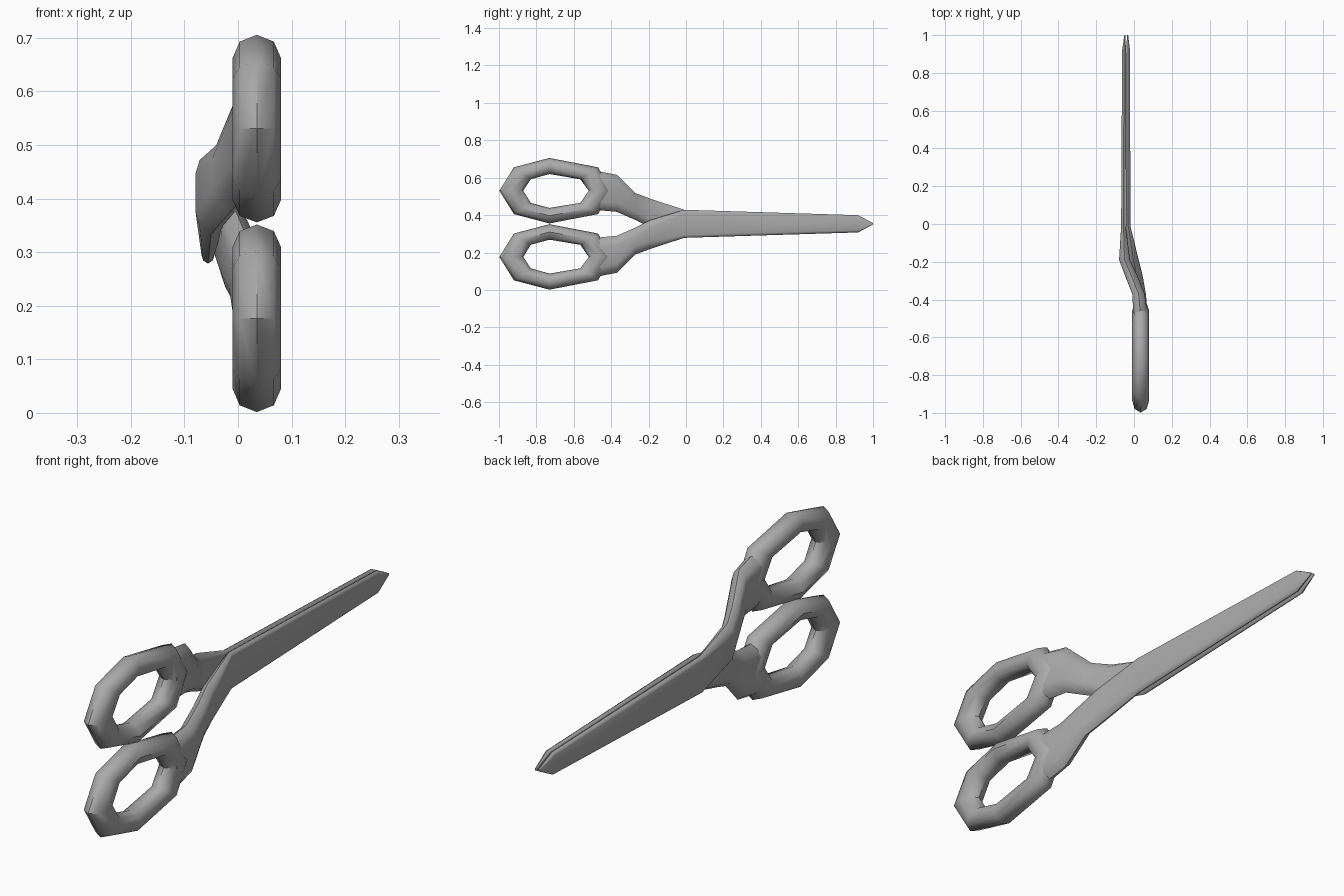
import bpy, bmesh, math

MID_Z = 0.3535      # height of the cutting line; the halves mirror about it
HANDLE_X = 0.035    # sideways centre of the finger loops

if "Cube" in bpy.data.objects:
    bpy.data.objects.remove(bpy.data.objects["Cube"], do_unlink=True)

grey = bpy.data.materials.new("steel grey")
grey.use_nodes = True
colour = (0.4, 0.4, 0.4, 1)
grey.diffuse_color = colour
bsdf = next(n for n in grey.node_tree.nodes if n.type == 'BSDF_PRINCIPLED')
bsdf.inputs["Base Color"].default_value = colour
bsdf.inputs["Roughness"].default_value = 0.6


def skin(name, sections, closed):
    """Bridge a row of equal cross-sections, either as a ring or capped."""
    bm = bmesh.new()
    rings = [[bm.verts.new(p) for p in s] for s in sections]
    count, n = len(rings), len(rings[0])
    for i in range(count if closed else count - 1):
        a, b = rings[i], rings[(i + 1) % count]
        for j in range(n):
            k = (j + 1) % n
            bm.faces.new((a[j], a[k], b[k], b[j]))
    if not closed:
        bm.faces.new(rings[0])
        bm.faces.new(rings[-1])
    bmesh.ops.recalc_face_normals(bm, faces=bm.faces[:])
    mesh = bpy.data.meshes.new(name)
    bm.to_mesh(mesh)
    bm.free()
    mesh.materials.append(grey)
    obj = bpy.data.objects.new(name, mesh)
    bpy.context.collection.objects.link(obj)
    bpy.ops.object.select_all(action='DESELECT')
    obj.select_set(True)
    bpy.context.view_layer.objects.active = obj
    bpy.ops.object.shade_smooth_by_angle(angle=math.radians(48))
    return obj


# Finger loop: outer and inner octagon outlines (y, z above the cutting line)
OUTER = [(-0.998, 0.177), (-0.92, 0.302), (-0.73, 0.352), (-0.47, 0.302),
         (-0.40, 0.177), (-0.47, 0.052), (-0.73, 0.002), (-0.92, 0.052)]
INNER = [(-0.87, 0.177), (-0.83, 0.238), (-0.73, 0.266), (-0.565, 0.238),
         (-0.52, 0.177), (-0.565, 0.112), (-0.73, 0.085), (-0.83, 0.112)]


def finger_loop(name, side):
    sections = []
    for o, i in zip(OUTER, INNER):
        section = []
        for k in range(8):
            a = math.tau * k / 8
            t = (1 + math.cos(a)) / 2
            y = i[0] + (o[0] - i[0]) * t
            z = i[1] + (o[1] - i[1]) * t
            section.append((HANDLE_X + 0.045 * math.sin(a), y, MID_Z + side * z))
        sections.append(section)
    return skin(name, sections, True)


# Shank and blade stations: y, low z, high z, edge bevel height
STATIONS = [(-0.49, 0.075, 0.285, 0.045), (-0.37, 0.064, 0.262, 0.05),
            (-0.27, 0.020, 0.164, 0.045), (-0.19, -0.020, 0.134, 0.04),
            (-0.01, -0.075, 0.075, 0.015), (0.92, -0.046, 0.046, 0.012),
            (1.0, -0.004, 0.004, 0.002)]


def shank_and_blade(name, side, widths):
    sections = []
    for (y, lo, hi, b), (x, h) in zip(STATIONS, widths):
        outline = [(0, hi), (0.75 * h, hi - 0.4 * b), (h, hi - b),
                   (h, lo + b), (0.75 * h, lo + 0.4 * b), (0, lo),
                   (-0.75 * h, lo + 0.4 * b), (-h, lo + b),
                   (-h, hi - b), (-0.75 * h, hi - 0.4 * b)]
        sections.append([(x + dx, y, MID_Z + side * z) for dx, z in outline])
    return skin(name, sections, False)


finger_loop("upper_finger_loop", 1)
finger_loop("lower_finger_loop", -1)

# Sideways centre and half thickness at each station
shank_and_blade("upper_shank_and_blade", 1,
                [(0.035, 0.038), (0.024, 0.033), (-0.016, 0.033), (-0.05, 0.029),
                 (-0.056, 0.012), (-0.053, 0.01), (-0.048, 0.003)])
shank_and_blade("lower_shank_and_blade", -1,
                [(0.035, 0.038), (0.030, 0.033), (0.014, 0.031), (-0.003, 0.028),
                 (-0.031, 0.012), (-0.031, 0.01), (-0.034, 0.003)])
